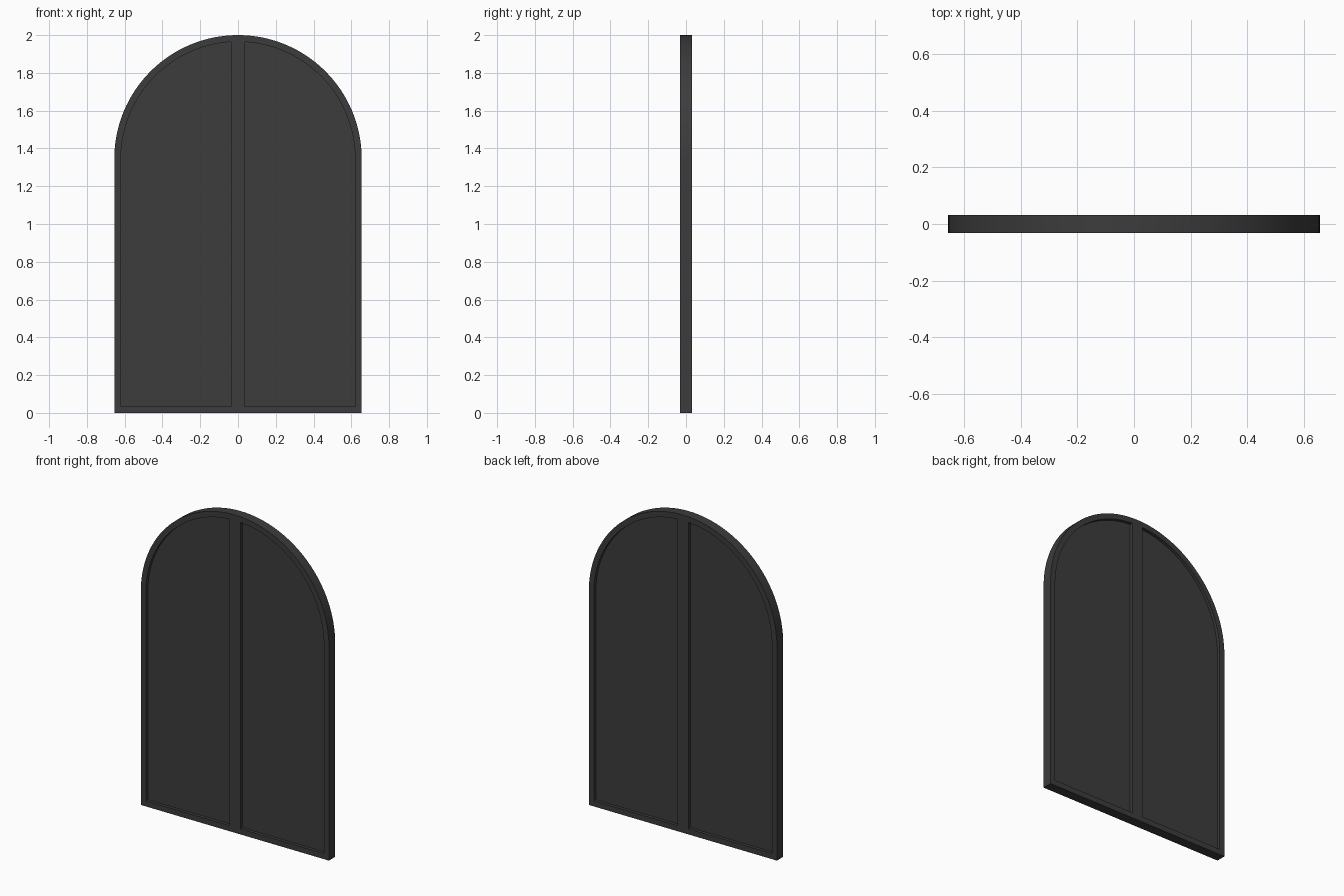
import bpy
from math import pi, sin, cos, asin, sqrt

cube = bpy.data.objects.get("Cube")
if cube:
    bpy.data.objects.remove(cube, do_unlink=True)

RADIUS = 0.655            # outer arch radius and half width
SPRING = 2 - RADIUS       # height where the arch begins
BORDER = 0.035            # frame width
MULLION = 0.038           # half width of the centre bar
DEPTH = 0.031             # half depth of the frame
PANE_DEPTH = 0.011        # half depth of the panes

dark = bpy.data.materials.new("charcoal")
dark.use_nodes = True
colour = (0.045, 0.045, 0.045, 1)
dark.diffuse_color = colour
dark.node_tree.nodes["Principled BSDF"].inputs["Base Color"].default_value = colour


def arc(radius, start, end, steps):
    return [(radius * cos(start + (end - start) * i / steps),
             SPRING + radius * sin(start + (end - start) * i / steps))
            for i in range(steps + 1)]


def pane_outline(side):
    """Half-arch opening on one side of the centre bar."""
    r = RADIUS - BORDER
    top = pi / 2 - asin(MULLION / r)
    pts = [(MULLION, BORDER), (r, BORDER)] + arc(r, 0, top, 32)
    return [(side * x, z) for x, z in pts]


def slab(name, outlines, half_depth):
    """Filled flat outlines, with holes where nested, given thickness."""
    curve = bpy.data.curves.new(name, "CURVE")
    curve.dimensions = "2D"
    curve.fill_mode = "BOTH"
    curve.extrude = half_depth
    for pts in outlines:
        spline = curve.splines.new("POLY")
        spline.points.add(len(pts) - 1)
        for p, (x, z) in zip(spline.points, pts):
            p.co = (x, z, 0, 1)
        spline.use_cyclic_u = True
    obj = bpy.data.objects.new(name, curve)
    bpy.context.collection.objects.link(obj)
    obj.rotation_euler.x = pi / 2
    bpy.ops.object.select_all(action="DESELECT")
    obj.select_set(True)
    bpy.context.view_layer.objects.active = obj
    bpy.ops.object.convert(target="MESH")
    bpy.ops.object.transform_apply(location=False, rotation=True, scale=False)
    obj = bpy.context.object
    obj.data.materials.clear()
    obj.data.materials.append(dark)
    bpy.ops.object.shade_smooth_by_angle(angle=pi / 6)
    return obj


# Arched frame with the centre bar, cut by two openings
outer = [(-RADIUS, 0), (RADIUS, 0)] + arc(RADIUS, 0, pi, 64)
slab("window_frame", [outer, pane_outline(1), pane_outline(-1)], DEPTH)

# Recessed panes
slab("left_pane", [pane_outline(1)], PANE_DEPTH)
slab("right_pane", [pane_outline(-1)], PANE_DEPTH)
